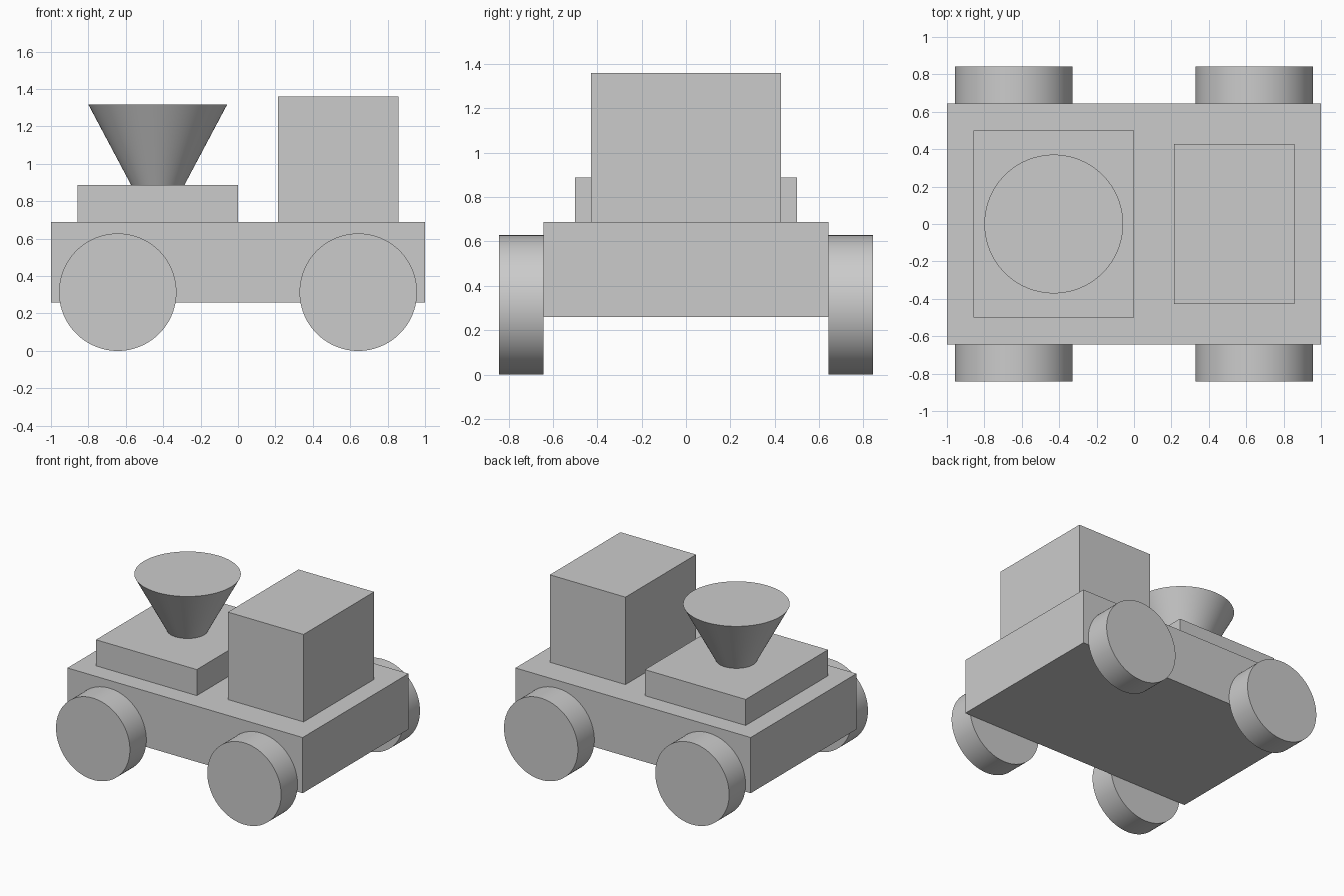
import bpy
import math

default = bpy.data.objects.get("Cube")
if default:
    bpy.data.objects.remove(default, do_unlink=True)

# Single plain grey
grey = bpy.data.materials.new("plain_grey")
grey.use_nodes = True
colour = (0.6, 0.6, 0.6, 1)
grey.diffuse_color = colour
grey.node_tree.nodes["Principled BSDF"].inputs["Base Color"].default_value = colour


def finish(name, smooth=False):
    obj = bpy.context.object
    obj.name = name
    obj.data.materials.append(grey)
    if smooth:
        bpy.ops.object.shade_smooth_by_angle(angle=math.radians(30))
    return obj


def block(name, x, width, depth, bottom, top):
    bpy.ops.mesh.primitive_cube_add(size=1, location=(x, 0, (bottom + top) / 2))
    bpy.context.object.scale = (width, depth, top - bottom)
    bpy.ops.object.transform_apply(location=False, rotation=False, scale=True)
    return finish(name)


# Body, raised deck and cab
DECK = 0.688
PLATE = 0.888
block("body", 0, 2, 1.286, 0.26, DECK)
block("funnel_base", -0.429, 0.857, 1, DECK, PLATE)
block("cab", 0.536, 0.643, 0.857, DECK, 1.36)

# Flared funnel, closed at the top
TOP = 1.317
bpy.ops.mesh.primitive_cone_add(vertices=96, radius1=0.143, radius2=0.371,
                                depth=TOP - PLATE,
                                location=(-0.429, 0, (PLATE + TOP) / 2))
finish("funnel", smooth=True)

# Four wheels flush against the body sides
RADIUS = 0.314
for end, x in (("right", -0.643), ("left", 0.643)):
    for side, y in (("front", -0.743), ("back", 0.743)):
        bpy.ops.mesh.primitive_cylinder_add(vertices=96, radius=RADIUS, depth=0.2,
                                            location=(x, y, RADIUS),
                                            rotation=(math.pi / 2, 0, 0))
        finish(f"{side}_{end}_wheel", smooth=True)
